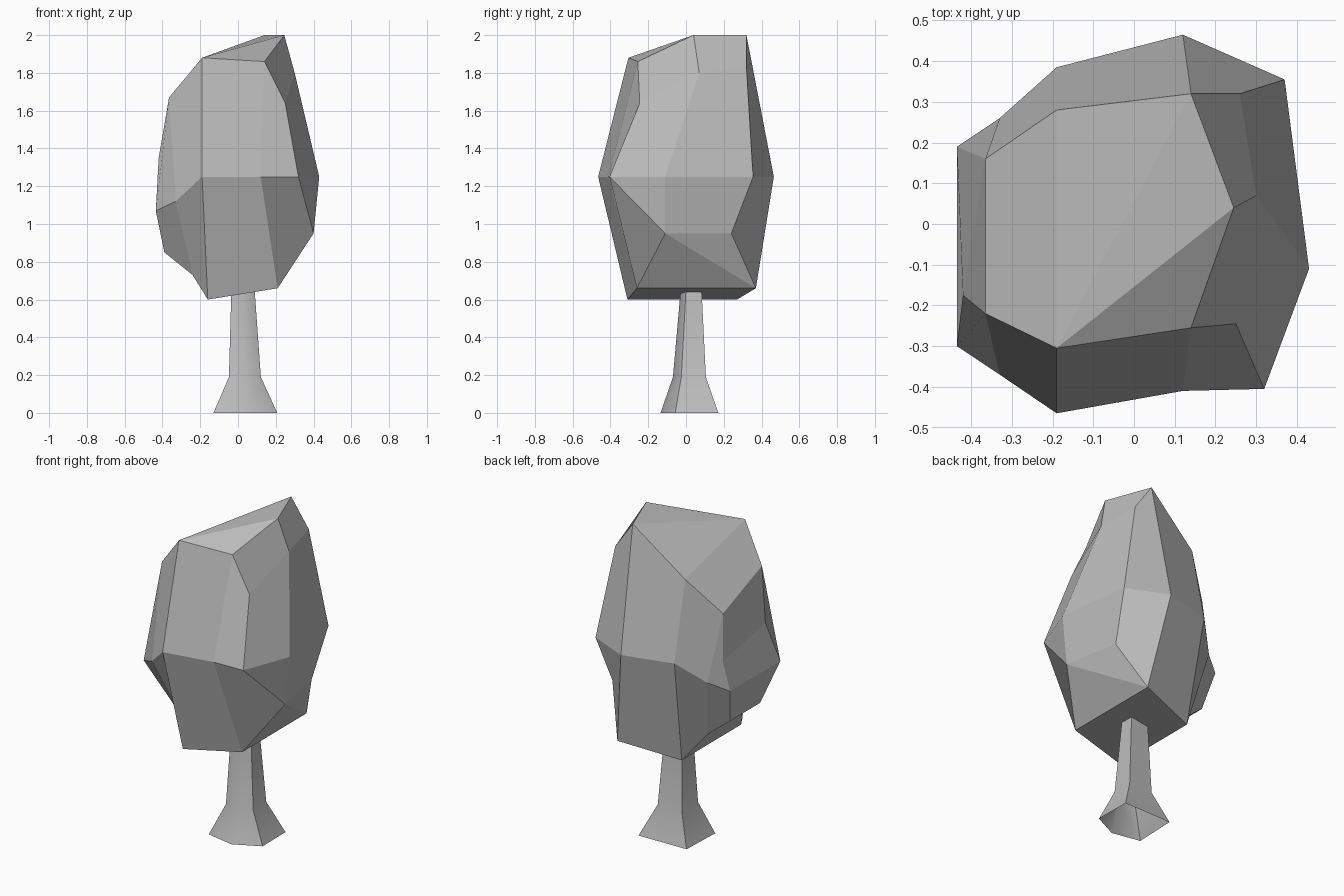
import bpy
import bmesh
import math


def remove_default_cube():
    cube = bpy.data.objects.get("Cube")
    if cube:
        bpy.data.objects.remove(cube, do_unlink=True)


def make_material(name, colour):
    material = bpy.data.materials.new(name)
    material.use_nodes = True
    material.diffuse_color = colour
    shader = material.node_tree.nodes["Principled BSDF"]
    shader.inputs["Base Color"].default_value = colour
    return material


def finish_object(mesh_builder, name, material):
    bmesh.ops.recalc_face_normals(mesh_builder, faces=mesh_builder.faces)
    mesh = bpy.data.meshes.new(name)
    mesh_builder.to_mesh(mesh)
    mesh_builder.free()
    mesh.materials.append(material)
    result = bpy.data.objects.new(name, mesh)
    bpy.context.collection.objects.link(result)
    return result


def add_ring(mesh_builder, points):
    return [mesh_builder.verts.new(point) for point in points]


def add_face(mesh_builder, corners):
    # Repeated corners collapse, so a quad may become a triangle
    unique = list(dict.fromkeys(corners))
    if len(unique) > 2:
        mesh_builder.faces.new(unique)


def bridge(mesh_builder, lower, upper):
    count = len(lower)
    for index in range(count):
        following = (index + 1) % count
        add_face(mesh_builder, (lower[index], lower[following],
                                upper[following], upper[index]))


remove_default_cube()
grey = make_material("plain grey", (0.5, 0.5, 0.5, 1))

# Crown: three irregular rings, counter-clockwise from the front ridge
shoulder_points = [
    (-.19, -.305, 1.88), (.14, -.255, 1.86), (.25, -.245, 1.64),
    (.3, .07, 1.8), (.26, .32, 1.83), (.14, .32, 2), (-.19, .28, 1.73),
    (-.365, .16, 1.52), (-.365, .16, 1.22), (-.42, -.175, 1.35),
    (-.365, -.22, 1.67)]
waist_points = [
    (-.19, -.465, 1.25), (.12, -.41, 1.25), (.32, -.405, 1.25),
    (.43, -.11, 1.25), (.37, .355, 1.25), (.12, .465, 1.25),
    (-.19, .385, 1.25), (-.33, .26, 1.12), (-.435, .19, 1.07),
    (-.435, -.3, 1.07), (-.33, -.37, 1.12)]
underside_points = [
    (-.16, -.31, .6), (.21, -.26, .66), (.4, -.11, .95),
    (.335, .24, .95), (.21, .37, .66), (-.16, .27, .6),
    (-.24, .134, .73), (-.39, .126, .85), (-.39, -.168, .85),
    (-.24, -.2, .73)]

crown_mesh = bmesh.new()
shoulder = add_ring(crown_mesh, shoulder_points)
waist = add_ring(crown_mesh, waist_points)
underside = add_ring(crown_mesh, underside_points)
peak = crown_mesh.verts.new((.245, .04, 2))

# One underside corner serves two waist corners
right_corner = underside[2]
bridge(crown_mesh, underside[:3] + [right_corner] + underside[3:], waist)
bridge(crown_mesh, waist, shoulder)

# Caps over the top, the dented side and the bottom
front_ridge, front_corner, right_low, right_high, back_right, back_peak, \
    back_slope, dent_top, dent_base, dent_front, side_slope = shoulder
for corners in (
        (front_ridge, front_corner, peak),
        (front_ridge, peak, back_peak),
        (front_corner, right_low, right_high, peak),
        (peak, right_high, back_right, back_peak),
        (front_ridge, back_peak, back_slope),
        (front_ridge, back_slope, dent_top, side_slope),
        (side_slope, dent_top, dent_base, dent_front)):
    add_face(crown_mesh, corners)
bottom_front, bottom_right, _, _, bottom_back, bottom_left, \
    step_back, ledge_back, ledge_front, step_front = underside
for corners in (
        (bottom_front, bottom_right, bottom_back, bottom_left),
        (bottom_front, bottom_left, step_back, step_front),
        (step_front, step_back, ledge_back, ledge_front),
        (bottom_right, right_corner, bottom_back),
        (right_corner, underside[3], bottom_back)):
    add_face(crown_mesh, corners)
finish_object(crown_mesh, "crown", grey)

# Trunk: a flared five-sided tube, open at the foot
foot_outline = [(.17, -.075), (.167, .153), (-.158, .148),
                (-.168, -.118), (.012, -.153)]
trunk_levels = [
    # height, centre x, centre y, width, depth
    (0, .038, .018, 1, 1),
    (.19, .036, .018, .5, .57),
    (.7, .025, .028, .35, .34)]
trunk_mesh = bmesh.new()
previous = None
for height, centre_x, centre_y, width, depth in trunk_levels:
    ring = add_ring(trunk_mesh, [
        (centre_x + x * width, centre_y + y * depth, height)
        for x, y in foot_outline])
    if previous:
        bridge(trunk_mesh, previous, ring)
    previous = ring
add_face(trunk_mesh, previous)
trunk = finish_object(trunk_mesh, "trunk", grey)

# Soften the trunk's gentle bends and keep its corners sharp
bpy.ops.object.select_all(action="DESELECT")
trunk.select_set(True)
bpy.context.view_layer.objects.active = trunk
bpy.ops.object.shade_smooth_by_angle(angle=math.radians(50))
